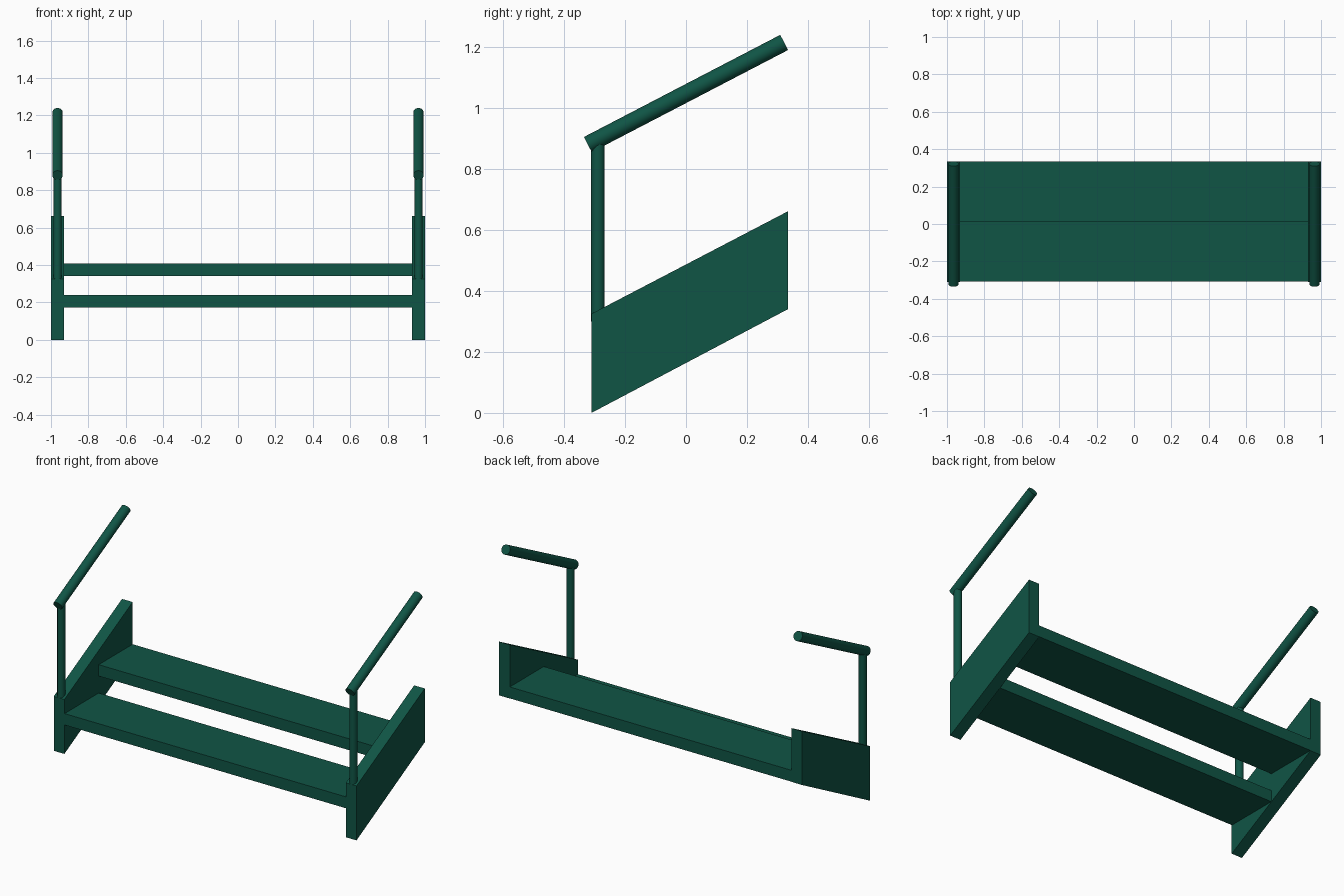
import bpy, bmesh
from mathutils import Vector

if "Cube" in bpy.data.objects:
    bpy.data.objects.remove(bpy.data.objects["Cube"])

green = bpy.data.materials.new("dark_green")
green.diffuse_color = (0.005, 0.09, 0.06, 1)
green.use_nodes = True
green.node_tree.nodes["Principled BSDF"].inputs["Base Color"].default_value = green.diffuse_color


def add_mesh(name, bm):
    bmesh.ops.recalc_face_normals(bm, faces=bm.faces)
    me = bpy.data.meshes.new(name)
    bm.to_mesh(me)
    bm.free()
    me.materials.append(green)
    ob = bpy.data.objects.new(name, me)
    bpy.context.collection.objects.link(ob)
    return ob


def prism(name, profile, x0, x1):
    """Extrude a y-z profile along x."""
    bm = bmesh.new()
    face = bm.faces.new([bm.verts.new((x0, y, z)) for y, z in profile])
    ext = bmesh.ops.extrude_face_region(bm, geom=[face])
    verts = [g for g in ext["geom"] if isinstance(g, bmesh.types.BMVert)]
    bmesh.ops.translate(bm, vec=(x1 - x0, 0, 0), verts=verts)
    return add_mesh(name, bm)


def rod(name, a, b, radius):
    """Round bar between two points."""
    a, b = Vector(a), Vector(b)
    bm = bmesh.new()
    bmesh.ops.create_cone(bm, cap_ends=True, segments=24, radius1=radius,
                          radius2=radius, depth=(b - a).length)
    bm.transform((b - a).to_track_quat('Z', 'Y').to_matrix().to_4x4())
    bmesh.ops.translate(bm, vec=(a + b) / 2, verts=bm.verts)
    for f in bm.faces:
        f.smooth = len(f.verts) == 4
    for e in bm.edges:
        e.smooth = all(f.smooth for f in e.link_faces)
    return add_mesh(name, bm)


# Treads
for name, y0, y1, z0, z1 in (("lower_tread", -0.308, 0.014, 0.172, 0.24),
                             ("upper_tread", 0.014, 0.334, 0.341, 0.409)):
    prism(name, [(y0, z0), (y1, z0), (y1, z1), (y0, z1)], -0.931, 0.931)

for side, s in (("left", -1), ("right", 1)):
    # Sloping side stringer
    prism(side + "_stringer",
          [(-0.31, 0.0), (0.334, 0.34), (0.334, 0.661), (-0.31, 0.325)],
          s * 0.93, s * 1.0)
    # Handrail post and sloping rail
    x = s * 0.965
    rod(side + "_post", (x, -0.289, 0.3), (x, -0.289, 0.89), 0.022)
    rod(side + "_handrail", (x, -0.322, 0.88), (x, 0.322, 1.215), 0.028)
